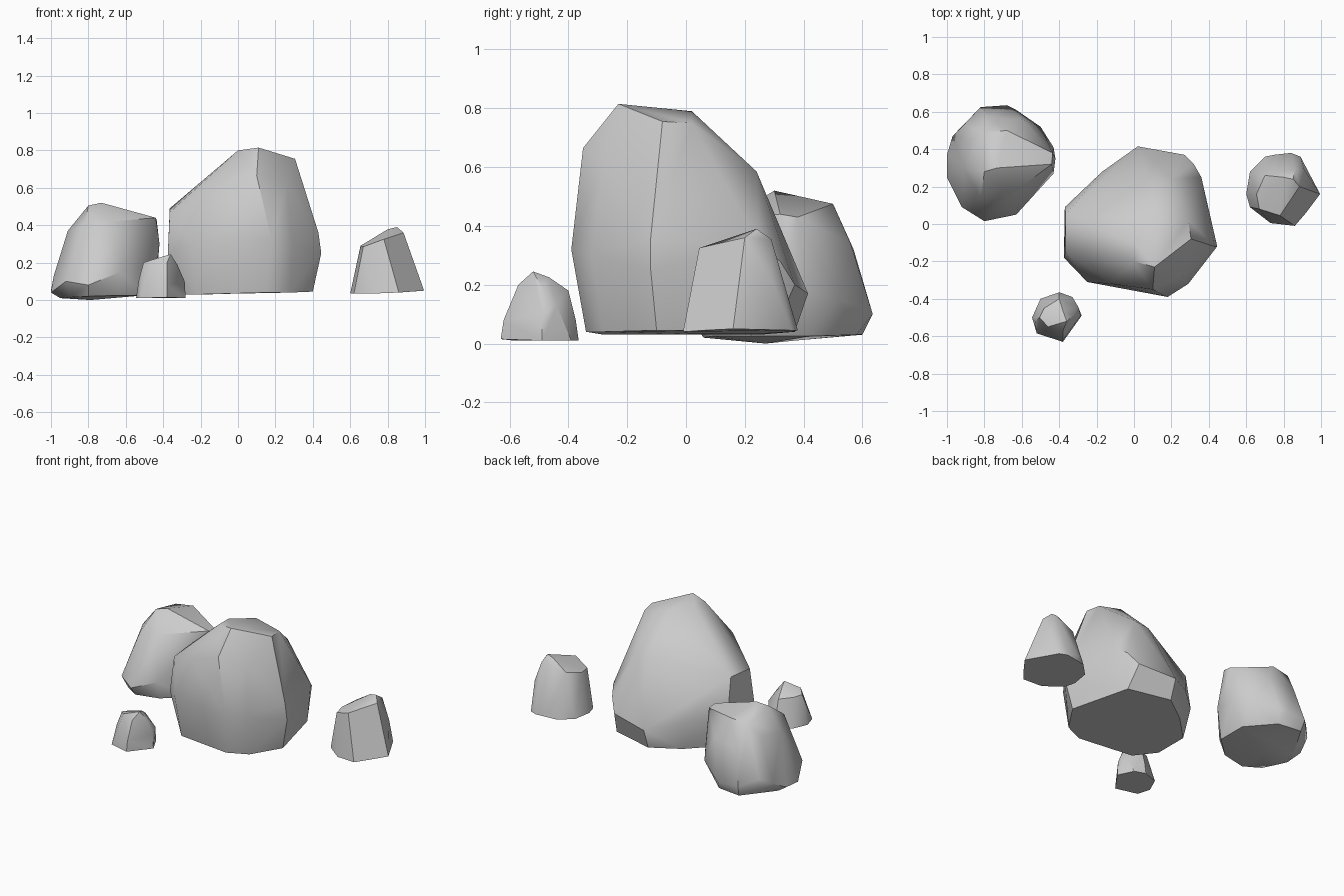
import bpy, bmesh, math


def rock(name, base, belly, crown):
    """Convex boulder wrapped around base, belly and crown points."""
    bm = bmesh.new()
    for p in base + belly + crown:
        bm.verts.new(p)
    res = bmesh.ops.convex_hull(bm, input=bm.verts[:])
    inside = [v for v in bm.verts if not v.link_faces]
    bmesh.ops.delete(bm, geom=inside, context='VERTS')
    bmesh.ops.dissolve_limit(bm, angle_limit=math.radians(4),
                             verts=bm.verts[:], edges=bm.edges[:])
    bmesh.ops.recalc_face_normals(bm, faces=bm.faces[:])
    me = bpy.data.meshes.new(name)
    bm.to_mesh(me)
    bm.free()
    ob = bpy.data.objects.new(name, me)
    bpy.context.collection.objects.link(ob)
    bpy.ops.object.select_all(action='DESELECT')
    ob.select_set(True)
    bpy.context.view_layer.objects.active = ob
    bpy.ops.object.shade_smooth_by_angle(angle=math.radians(35))
    return ob


# Large central boulder, leaning back slope
rock("large_boulder",
     [(.40, -.10, .045), (.30, .30, .045), (.02, .37, .04), (-.15, .25, .03),
      (-.32, .08, .03), (-.32, -.15, .03), (-.22, -.28, .03), (.15, -.34, .04),
      (.28, -.28, .04)],
     [(.02, .415, .17), (.27, .37, .20), (.32, .32, .28), (.36, .25, .33),
      (.445, -.12, .25), (.43, -.12, .36), (.18, -.39, .32), (.29, -.32, .30),
      (-.25, -.31, .30), (-.375, -.18, .25), (-.37, .09, .25), (-.17, .28, .22)],
     [(-.365, -.15, .47), (-.365, .05, .49), (-.12, -.32, .58), (.10, -.35, .665),
      (.26, -.28, .62), (.305, -.08, .755), (.29, .02, .75), (0, -.10, .80),
      (0, -.20, .80), (.11, -.23, .815), (.12, .02, .79), (.20, .24, .585),
      (.08, .23, .58)])

# Medium boulder, back left
rock("medium_boulder",
     [(-.95, .25, .01), (-.94, .37, .01), (-.79, .27, 0), (-.80, .06, .02),
      (-.64, .09, .025), (-.50, .22, .025), (-.50, .42, .025), (-.65, .58, .03),
      (-.81, .60, .03), (-.90, .13, .015)],
     [(-1, .25, .04), (-1, .37, .05), (-.985, .30, .13), (-.80, .015, .08),
      (-.92, .09, .10), (-.63, .05, .15), (-.43, .27, .20), (-.43, .41, .18),
      (-.50, .52, .15), (-.63, .61, .12), (-.68, .635, .10), (-.82, .625, .10),
      (-.91, .53, .14), (-.97, .47, .10)],
     [(-.44, .32, .44), (-.435, .38, .43), (-.42, .35, .30), (-.73, .30, .52),
      (-.80, .28, .505), (-.91, .30, .37), (-.87, .45, .38), (-.68, .50, .475),
      (-.80, .49, .46), (-.60, .56, .34), (-.78, .57, .32), (-.82, .14, .40),
      (-.68, .14, .42)])

# Small boulder, right
rock("small_boulder",
     [(.70, .36, .04), (.84, .38, .045), (.89, .36, .045), (.995, .16, .05),
      (.92, .06, .045), (.86, -.01, .04), (.73, .005, .035), (.62, .09, .035),
      (.60, .16, .035), (.62, .28, .035)],
     [(.98, .16, .09), (.75, .37, .08), (.91, .29, .22), (.63, .18, .17)],
     [(.655, .16, .29), (.67, .08, .285), (.78, .045, .325), (.85, .24, .39),
      (.885, .20, .36), (.80, .25, .378), (.70, .26, .315), (.86, .29, .355)])

# Tiny boulder, front left
rock("tiny_boulder",
     [(-.50, -.40, .01), (-.40, -.365, .01), (-.33, -.39, .01), (-.28, -.49, .01),
      (-.38, -.63, .015), (-.52, -.585, .01), (-.545, -.50, .01)],
     [(-.285, -.49, .10), (-.38, -.62, .08), (-.40, -.375, .08), (-.30, -.44, .13),
      (-.53, -.52, .11)],
     [(-.505, -.50, .20), (-.46, -.55, .215), (-.36, -.52, .245), (-.38, -.465, .225),
      (-.325, -.49, .19), (-.40, -.40, .18), (-.48, -.45, .195), (-.38, -.57, .20)])
